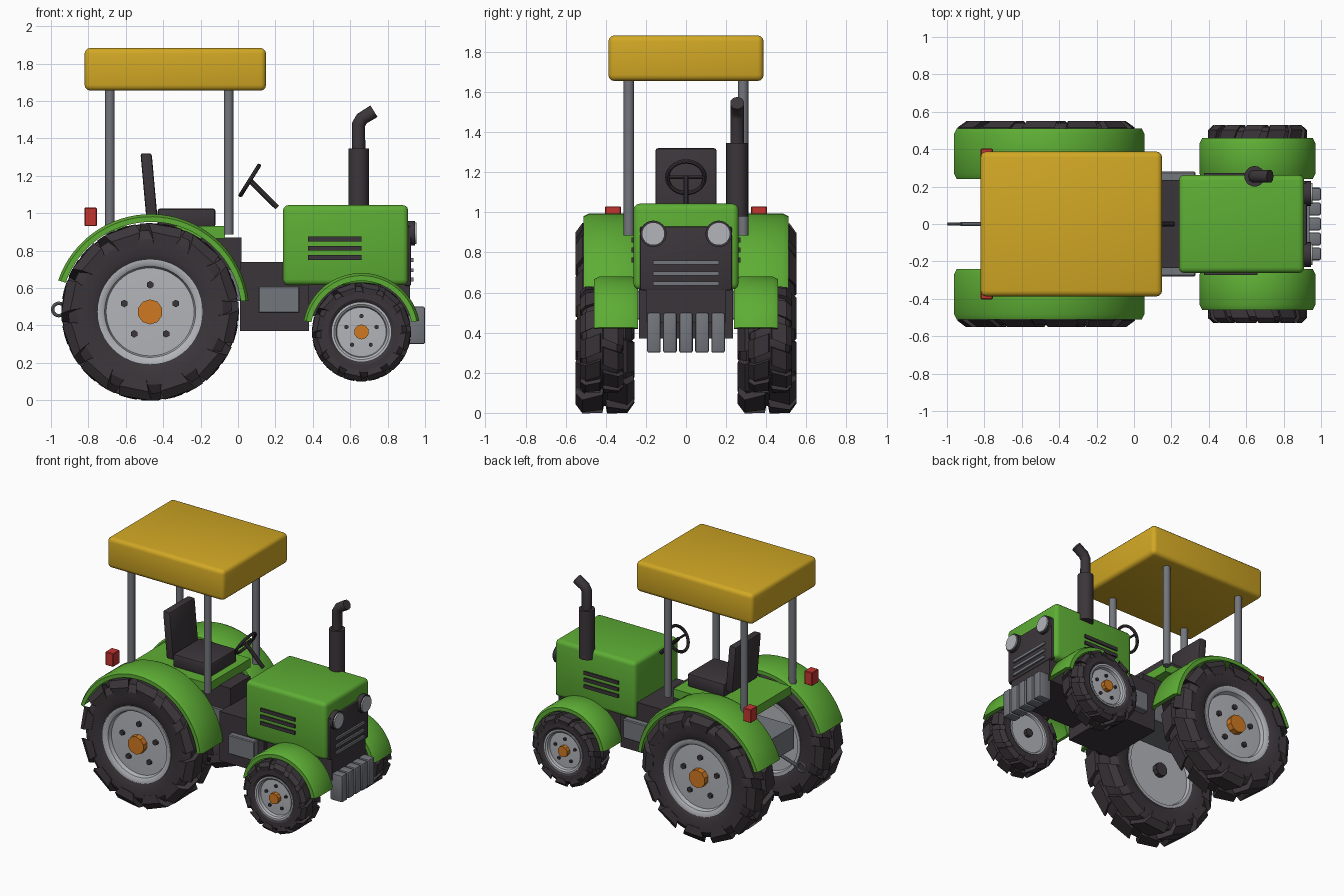
import bpy, bmesh
from math import pi, sin, cos, radians
from mathutils import Vector

if "Cube" in bpy.data.objects:
    bpy.data.objects.remove(bpy.data.objects["Cube"])


def material(name, color):
    m = bpy.data.materials.new(name)
    m.use_nodes = True
    m.diffuse_color = (*color, 1)
    m.node_tree.nodes["Principled BSDF"].inputs["Base Color"].default_value = (*color, 1)
    return m


GREEN = material("leaf green", (0.11, 0.42, 0.035))
YELLOW = material("canopy yellow", (0.64, 0.39, 0.018))
DARK = material("dark charcoal", (0.044, 0.036, 0.042))
STEEL = material("steel grey", (0.17, 0.18, 0.2))
LIGHT = material("light grey", (0.45, 0.46, 0.49))
ORANGE = material("hub orange", (0.62, 0.19, 0.015))
RED = material("lamp red", (0.55, 0.035, 0.03))


def finish(name, bm, mat, smooth=True):
    bmesh.ops.recalc_face_normals(bm, faces=bm.faces)
    me = bpy.data.meshes.new(name)
    bm.to_mesh(me)
    bm.free()
    ob = bpy.data.objects.new(name, me)
    bpy.context.collection.objects.link(ob)
    me.materials.append(mat)
    if smooth:
        bpy.ops.object.select_all(action="DESELECT")
        ob.select_set(True)
        bpy.context.view_layer.objects.active = ob
        bpy.ops.object.shade_smooth_by_angle(angle=radians(32))
    return ob


def box(name, x, y, z, mat, bevel=0.0, segments=1, tilt=0.0):
    """Box given by its (min, max) range on each axis."""
    bm = bmesh.new()
    bmesh.ops.create_cube(bm, size=1)
    for v in bm.verts:
        v.co = Vector(r[0] + (c + 0.5) * (r[1] - r[0]) for c, r in zip(v.co, (x, y, z)))
        v.co.x += tilt * (v.co.z - z[0])
    if bevel:
        bmesh.ops.bevel(bm, geom=bm.edges[:], offset=bevel, segments=segments,
                        profile=0.5, affect="EDGES")
    return finish(name, bm, mat)


def rod(name, a, b, r, mat, sides=16):
    """Cylinder between two points."""
    a, b = Vector(a), Vector(b)
    bm = bmesh.new()
    bmesh.ops.create_cone(bm, cap_ends=True, segments=sides, radius1=r, radius2=r,
                          depth=(b - a).length)
    turn = (b - a).to_track_quat("Z", "Y").to_matrix().to_4x4()
    bmesh.ops.transform(bm, matrix=turn, verts=bm.verts)
    bmesh.ops.translate(bm, vec=(a + b) / 2, verts=bm.verts)
    return finish(name, bm, mat)


def ring(name, loc, R, r, axis, mat):
    """Torus around the given axis."""
    bpy.ops.mesh.primitive_torus_add(location=loc, major_radius=R, minor_radius=r,
                                     major_segments=28, minor_segments=8)
    ob = bpy.context.object
    ob.name = name
    ob.rotation_euler = Vector(axis).to_track_quat("Z", "Y").to_euler()
    ob.data.materials.append(mat)
    bpy.ops.object.shade_smooth_by_angle(angle=radians(40))


def sweep(name, section, cx, cz, start, end, steps, mat):
    """Turn a closed (radius, y) section about a sideways axis."""
    bm = bmesh.new()
    full = end - start >= 360
    rows = []
    for i in range(steps if full else steps + 1):
        a = radians(start + (end - start) * i / steps)
        rows.append([bm.verts.new((cx + r * cos(a), y, cz + r * sin(a))) for r, y in section])
    n = len(section)
    for i in range(steps):
        p, q = rows[i], rows[(i + 1) % len(rows)]
        for j in range(n):
            k = (j + 1) % n
            bm.faces.new((p[j], p[k], q[k], q[j]))
    if not full:
        bm.faces.new(rows[0])
        bm.faces.new(rows[-1])
    bmesh.ops.remove_doubles(bm, verts=bm.verts, dist=1e-5)
    return finish(name, bm, mat)


def tread(name, cx, cz, R, yc, hw, count):
    """Two staggered rows of slanted lugs that wrap onto the sidewalls."""
    bm = bmesh.new()
    step = 2 * pi / count
    # radius, sideways position, half length of the lug
    shape = [(0.88, 0, 0.36), (1, 0.08, 0.34), (1, 0.76, 0.36), (0.9, 1, 0.36), (0.77, 0.95, 0.28)]
    for side in (-1, 1):
        for i in range(count):
            mid = -pi / 2 + step * (i + (0.25 if side > 0 else -0.25))
            ends = []
            for e in (-1, 1):
                ends.append([])
                for r, t, half in shape:
                    a = mid + step * (e * half + 0.3 * (0.5 - t))
                    ends[-1].append(bm.verts.new((cx + R * r * cos(a), yc + side * hw * t,
                                                  cz + R * r * sin(a))))
            p, q = ends
            for j in range(len(p)):
                k = (j + 1) % len(p)
                bm.faces.new((p[j], p[k], q[k], q[j]))
            bm.faces.new(p)
            bm.faces.new(q)
    return finish(name, bm, DARK, smooth=False)


def wheel(name, cx, cz, R, rim, yc, hw, s, hub, bolt_ring):
    out = lambda t: s * (yc + hw * t)
    tyre = [(rim, -0.8), (rim * 1.12, -0.92), (R * 0.82, -0.92), (R * 0.92, -0.7),
            (R * 0.92, 0.7), (R * 0.82, 0.92), (rim * 1.12, 0.92), (rim, 0.8)]
    sweep(name + "_tyre", [(r, out(t)) for r, t in tyre], cx, cz, 0, 360, 48, DARK)
    tread(name + "_tread", cx, cz, R, s * yc, hw, 12)
    dish = [(0, -0.7), (0.9, -0.7), (0.93, -0.85), (1.01, -0.85), (1.01, 0.88),
            (0.94, 0.88), (0.87, 0.8), (0.84, 0.6), (0, 0.66)]
    sweep(name + "_rim", [(rim * r, out(t)) for r, t in dish], cx, cz, 0, 360, 48, LIGHT)
    rod(name + "_hub_cap", (cx, out(0.5), cz), (cx, out(0.94), cz), hub, ORANGE, 10)
    rod(name + "_inner_hub", (cx, out(-0.6), cz), (cx, out(-0.95), cz), hub * 0.75, DARK, 10)
    for i in range(5):
        a = pi / 2 + i * 2 * pi / 5
        x, z = cx + bolt_ring * cos(a), cz + bolt_ring * sin(a)
        rod(name + "_bolt", (x, out(0.5), z), (x, out(0.74), z), hub * 0.3, DARK, 6)


def fender(name, cx, cz, R, y0, y1, start, end, s):
    t, c = 0.028, 0.014
    section = [(R - t - c, y0), (R - c, y0), (R, y0 + 2 * c), (R, y1 - 2 * c),
               (R - c, y1), (R - t - c, y1), (R - t, y1 - 2 * c), (R - t, y0 + 2 * c)]
    sweep(name, [(r, s * y) for r, y in section], cx, cz, start, end, 32, GREEN)


# Wheels, fenders, posts and lamps on both sides
for s, label in ((1, "left"), (-1, "right")):
    wheel(label + "_rear", -0.47, 0.472, 0.475, 0.28, 0.405, 0.147, s, 0.067, 0.145)
    wheel(label + "_front", 0.66, 0.365, 0.265, 0.157, 0.42, 0.108, s, 0.04, 0.085)
    fender(label + "_rear_fender", -0.465, 0.47, 0.525, 0.24, 0.51, 7, 161, s)
    fender(label + "_front_fender", 0.66, 0.365, 0.315, 0.24, 0.46, 11, 169, s)
    for x in (-0.685, -0.05):
        rod(label + "_canopy_post", (x, s * 0.285, 0.885), (x, s * 0.285, 1.68), 0.026, STEEL)
    ys = sorted((s * 0.325, s * 0.403))
    box(label + "_tail_lamp", (-0.82, -0.755), ys, (0.93, 1.03), RED, 0.004)
    box(label + "_step_box", (0.11, 0.33), sorted((s * 0.18, s * 0.28)), (0.465, 0.61), STEEL, 0.006)
    # Bonnet vents and headlights
    for z in (0.762, 0.812, 0.862):
        box(label + "_vent", (0.375, 0.66), sorted((s * 0.25, s * 0.272)), (z - 0.013, z + 0.013), DARK)
    rod(label + "_headlight_rim", (0.9, s * 0.163, 0.893), (0.945, s * 0.163, 0.893), 0.066, DARK, 24)
    rod(label + "_headlight", (0.92, s * 0.163, 0.893), (0.955, s * 0.163, 0.893), 0.057, LIGHT, 24)

# Canopy
box("canopy", (-0.82, 0.15), (-0.387, 0.387), (1.655, 1.883), YELLOW, 0.03, 3)

# Body
box("bonnet", (0.24, 0.91), (-0.262, 0.262), (0.615, 1.043), GREEN, 0.03, 3)
box("chassis", (0.01, 0.38), (-0.235, 0.235), (0.37, 0.74), DARK)
box("front_chassis", (0.37, 0.92), (-0.2, 0.2), (0.45, 0.64), DARK)
box("gearbox", (-0.8, 0.02), (-0.14, 0.14), (0.53, 0.7), STEEL)
box("seat_platform", (-0.7, -0.07), (-0.25, 0.25), (0.865, 0.93), GREEN)
box("seat_support", (-0.5, 0.02), (-0.12, 0.12), (0.68, 0.87), DARK)

# Grille and front weights
box("grille_panel", (0.89, 0.926), (-0.23, 0.23), (0.61, 0.93), DARK, 0.012, 2)
for z in (0.645, 0.695, 0.75):
    box("grille_bar", (0.92, 0.938), (-0.165, 0.165), (z - 0.01, z + 0.01), STEEL)
for i in range(-2, 3):
    box("front_weight", (0.9, 1.0), (i * 0.08 - 0.034, i * 0.08 + 0.034), (0.3, 0.5), STEEL, 0.01, 2)

# Seat
box("seat_cushion", (-0.43, -0.12), (-0.16, 0.16), (0.925, 1.025), DARK, 0.015, 2)
box("seat_back", (-0.49, -0.43), (-0.152, 0.152), (0.97, 1.32), DARK, 0.012, 2, tilt=-0.09)

# Steering
ring("steering_wheel", (0.063, 0, 1.175), 0.093, 0.011, (0.85, 0, -0.53), DARK)
rod("steering_column", (0.063, 0, 1.175), (0.21, 0, 1.03), 0.014, DARK, 10)
rod("steering_spoke", (0.063, -0.09, 1.175), (0.063, 0.09, 1.175), 0.008, DARK, 8)

# Exhaust with a bent tip
rod("exhaust_muffler", (0.645, 0.255, 0.98), (0.645, 0.255, 1.345), 0.055, DARK, 20)
curve = bpy.data.curves.new("exhaust_pipe", "CURVE")
curve.dimensions = "3D"
curve.bevel_depth = 0.036
curve.bevel_resolution = 3
curve.use_fill_caps = True
path = curve.splines.new("POLY")
tip = [(0.645, 1.3), (0.645, 1.475), (0.662, 1.505), (0.727, 1.545)]
path.points.add(len(tip) - 1)
for p, (x, z) in zip(path.points, tip):
    p.co = (x, 0.255, z, 1)
curve.materials.append(DARK)
bpy.context.collection.objects.link(bpy.data.objects.new("exhaust_pipe", curve))

# Tow hitch
ring("hitch_ring", (-0.958, 0, 0.485), 0.033, 0.009, (0, 1, 0), STEEL)
rod("hitch_bar", (-0.925, 0, 0.485), (-0.75, 0, 0.54), 0.012, STEEL, 10)
